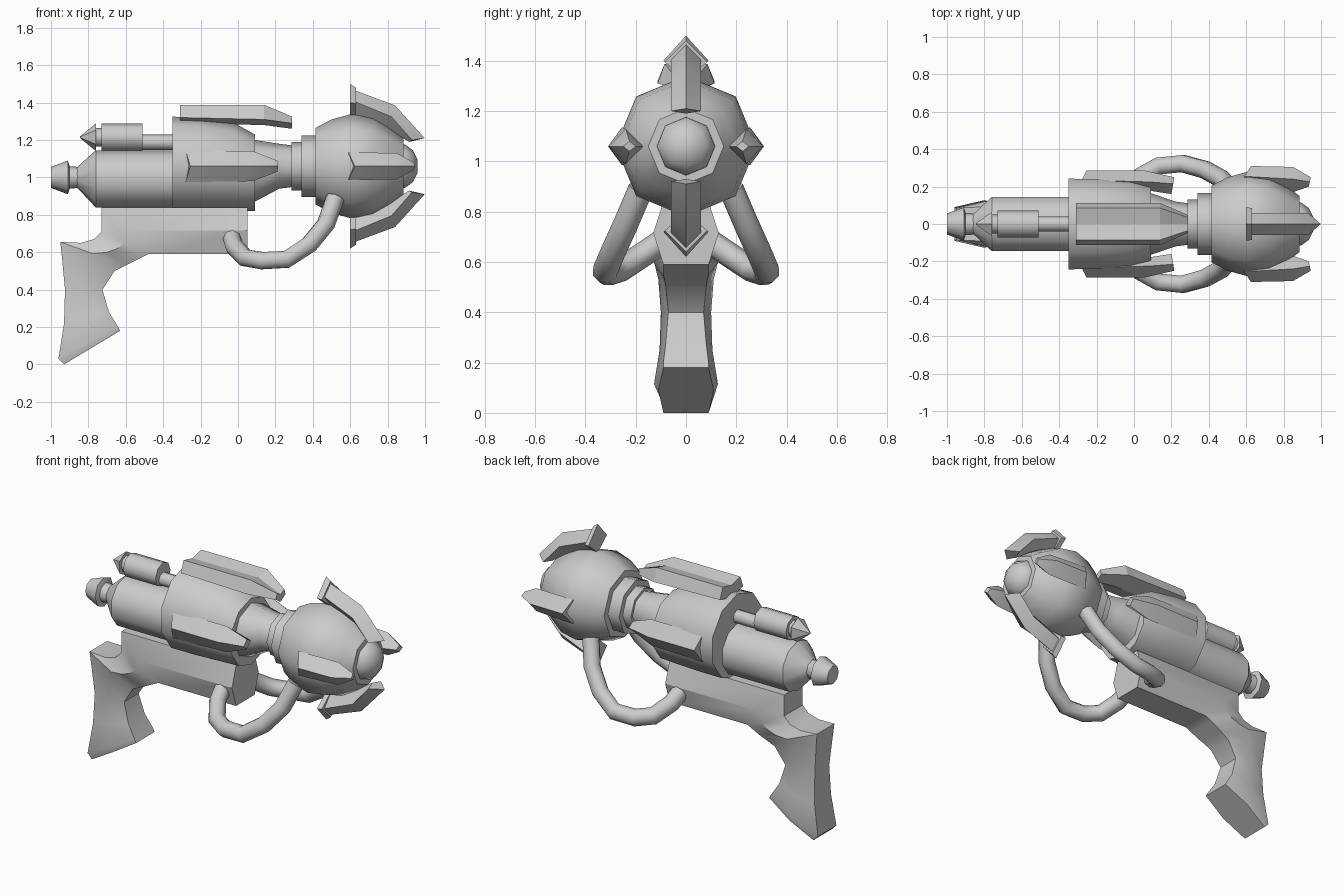
import bpy, bmesh, math
from mathutils import Vector, Matrix

if "Cube" in bpy.data.objects:
    bpy.data.objects.remove(bpy.data.objects["Cube"])

AXIS = 1.06  # height of the main barrel axis
grey = bpy.data.materials.new("plain_grey")
grey.diffuse_color = (0.6, 0.6, 0.6, 1)
grey.use_nodes = True
grey.node_tree.nodes["Principled BSDF"].inputs["Base Color"].default_value = grey.diffuse_color


def finish(obj, angle):
    obj.data.materials.append(grey)
    bpy.ops.object.select_all(action='DESELECT')
    obj.select_set(True)
    bpy.context.view_layer.objects.active = obj
    bpy.ops.object.shade_smooth_by_angle(angle=math.radians(angle))
    return obj


def loft(name, rings, angle=30):
    """Skin a list of equally sized closed rings and cap both ends."""
    bm = bmesh.new()
    vs = [[bm.verts.new(p) for p in ring] for ring in rings]
    n = len(rings[0])
    for a, b in zip(vs, vs[1:]):
        for i in range(n):
            j = (i + 1) % n
            bm.faces.new((a[i], a[j], b[j], b[i]))
    bm.faces.new(vs[0])
    bm.faces.new(vs[-1])
    bmesh.ops.recalc_face_normals(bm, faces=bm.faces)
    mesh = bpy.data.meshes.new(name)
    bm.to_mesh(mesh)
    bm.free()
    obj = bpy.data.objects.new(name, mesh)
    bpy.context.collection.objects.link(obj)
    return finish(obj, angle)


def turned(name, profile, sides=8, angle=50):
    """Turned part along x from (x, centre height, radius) stations."""
    rings = []
    for x, c, r in profile:
        rings.append([(x, r * math.sin(math.tau * i / sides),
                       c + r * math.cos(math.tau * i / sides))
                      for i in range(sides)])
    return loft(name, rings, angle)


def fin(name, stations, turn):
    """Diamond section fin: (ridge x, r), (side x, r, half width), (base x, r)."""
    rot = Matrix.Rotation(math.radians(turn), 3, 'X')
    rings = []
    for (rx, rr), (sx, sr, w), (bx, br) in stations:
        pts = [(rx, 0, rr), (sx, w, sr), (bx, 0, br), (sx, -w, sr)]
        rings.append([rot @ Vector(p) + Vector((0, 0, AXIS)) for p in pts])
    return loft(name, rings, 25)


# Main housing and neck
turned("housing", [(-.35, 1.07, .255), (-.2, 1.067, .252), (-.02, 1.055, .236),
                   (.09, 1.025, .205)], 10)
turned("neck", [(.06, 1.035, .165), (.09, 1.035, .165), (.22, AXIS, .12),
                (.3, AXIS, .11)])
turned("small_collar", [(.285, AXIS, .13), (.345, AXIS, .13)])
turned("large_collar", [(.34, AXIS, .165), (.42, AXIS, .165)])

# Bulbous head with muzzle ring and ball
turned("head", [(.415, AXIS, .205), (.5, AXIS, .25), (.61, AXIS, .28),
                (.72, AXIS, .262), (.82, AXIS, .2), (.885, AXIS, .15)])
turned("muzzle_ball", [(.86, AXIS, .118), (.895, AXIS, .115),
                       (.935, AXIS, .085), (.96, AXIS, .035)])

# Rear barrel and nozzle
turned("rear_barrel", [(-.86, 1.0, .055), (-.76, .992, .153), (-.34, .992, .153)], 10, 40)
turned("rear_nozzle", [(-1.0, 1.0, .056), (-.91, 1.0, .09), (-.9, 1.0, .06),
                       (-.84, 1.0, .055)], 8, 46)

# Upper canister with its rod and pointed end
turned("canister", [(-.73, 1.215, .073), (-.51, 1.215, .073)])
turned("canister_rod", [(-.52, 1.188, .041), (-.34, 1.188, .041)])
turned("canister_link", [(-.765, 1.215, .05), (-.725, 1.215, .05)])
turned("canister_point", [(-.845, 1.215, .004), (-.76, 1.215, .074)], 6, 30)

# Grip: back edge point, front edge point, edge and middle half widths
grip = [((-.93, 0), (-.63, .18), .09, .11),
        ((-.96, .03), (-.64, .2), .09, .127),
        ((-.93, .22), (-.69, .28), .08, .105),
        ((-.925, .4), (-.725, .4), .07, .1),
        ((-.94, .56), (-.66, .5), .08, .11),
        ((-.95, .655), (-.6, .53), .085, .125),
        ((-.84, .65), (-.56, .55), .09, .13),
        ((-.77, .67), (-.52, .57), .09, .13),
        ((-.73, .71), (-.48, .59), .09, .13),
        ((-.73, .84), (-.42, .59), .09, .13),
        ((.05, .84), (.05, .59), .09, .13)]
rings = []
for (ax, az), (bx, bz), w, m in grip:
    mx, mz = (ax + bx) / 2, (az + bz) / 2
    rings.append([(ax, w, az), (mx, m, mz), (bx, w, bz),
                  (bx, -w, bz), (mx, -m, mz), (ax, -w, az)])
loft("grip", rings, 35)

# Curved hoses between grip and head
path = [(-.035, .09, .685), (-.02, .17, .63), (.04, .26, .57), (.13, .31, .555),
        (.26, .323, .562), (.38, .29, .64), (.47, .24, .75), (.52, .18, .89)]
for side, label in ((-1, "front"), (1, "back")):
    curve = bpy.data.curves.new(label + "_hose", 'CURVE')
    curve.dimensions = '3D'
    curve.bevel_depth = .05
    curve.bevel_resolution = 2
    curve.use_fill_caps = True
    spline = curve.splines.new('POLY')
    spline.points.add(len(path) - 1)
    for pt, (x, y, z) in zip(spline.points, path):
        pt.co = (x, y * side, z, 1)
    hose = bpy.data.objects.new(label + "_hose", curve)
    bpy.context.collection.objects.link(hose)
    bpy.ops.object.select_all(action='DESELECT')
    hose.select_set(True)
    bpy.context.view_layer.objects.active = hose
    bpy.ops.object.convert(target='MESH')
    finish(bpy.context.object, 50)

# Top plate with a shallow groove
plate = []
for x, top, low, w, t in ((-.31, 1.388, 1.32, .113, .085), (.14, 1.388, 1.31, .113, .085),
                          (.29, 1.325, 1.29, .047, .035)):
    plate.append([(x, -w, low), (x, -t, top), (x, 0, top - .02), (x, t, top),
                  (x, w, low), (x, 0, low - .03)])
loft("top_plate", plate, 15)

# Side fins on the housing and on the head
body_fin = [((-.255, .285), (-.28, .235, .085), (-.27, .2)),
            ((.06, .285), (.08, .225, .08), (.07, .18)),
            ((.215, .25), (.21, .215, .03), (.2, .16))]
head_fin = [((.625, .31), (.59, .255, .075), (.6, .2)),
            ((.85, .305), (.85, .24, .07), (.85, .17)),
            ((.945, .25), (.94, .225, .02), (.935, .2))]
for turn, label in ((90, "front"), (-90, "back")):
    fin(label + "_housing_fin", body_fin, turn)
    fin(label + "_head_fin", head_fin, turn)

# Upper and lower claws with their flared end plates
claw = [((.625, .405), (.625, .345, .06), (.625, .27)),
        ((.84, .325), (.82, .265, .06), (.8, .2)),
        ((.998, .15), (.93, .14, .06), (.915, .13))]
flare = [((.6, .44), (.6, .34, .09), (.6, .265)),
         ((.63, .42), (.63, .335, .085), (.63, .265))]
for turn, label in ((0, "upper"), (180, "lower")):
    fin(label + "_claw", claw, turn)
    fin(label + "_claw_flare", flare, turn)
